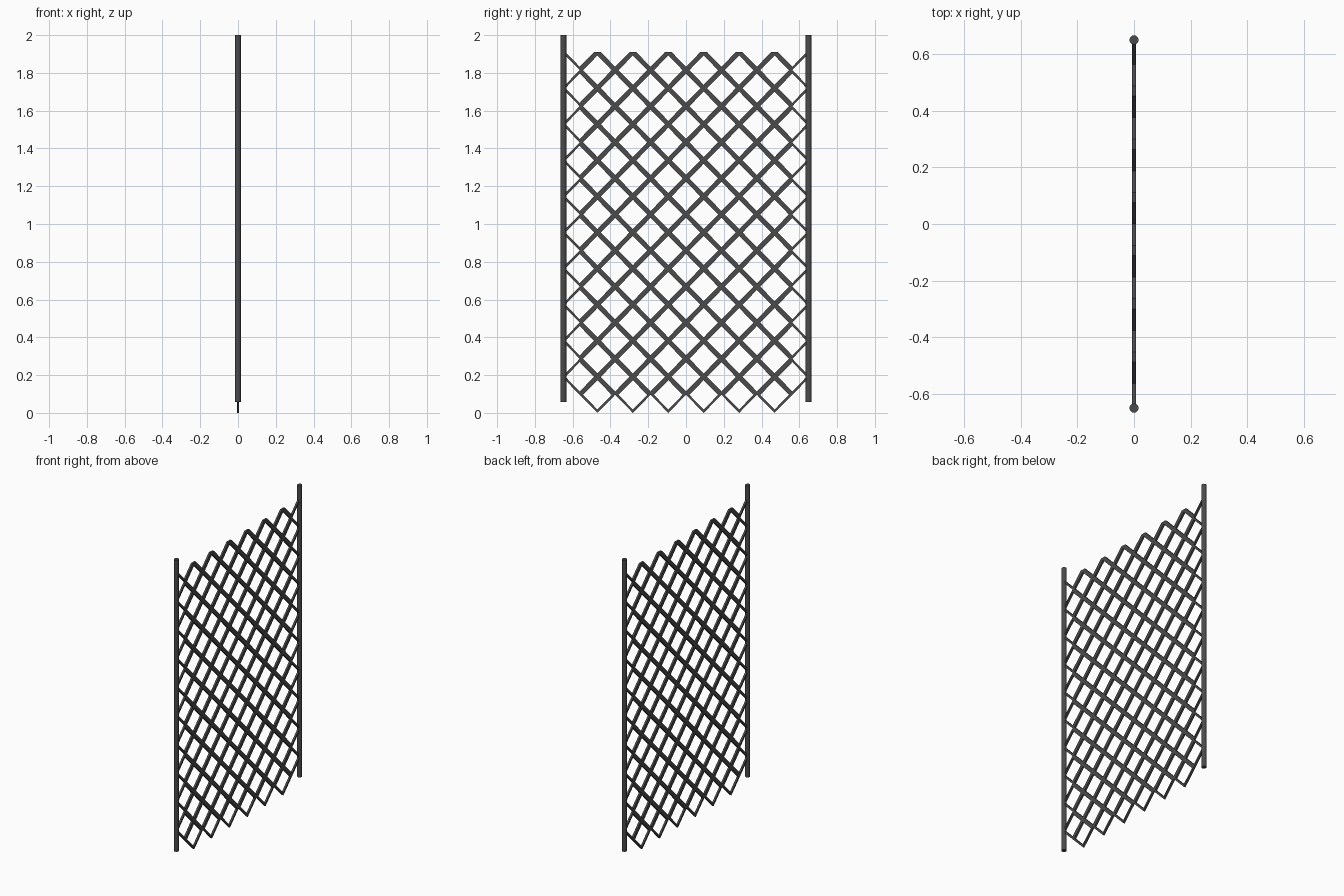
import bpy, bmesh, math

if "Cube" in bpy.data.objects:
    bpy.data.objects.remove(bpy.data.objects["Cube"])

HY, HZ = 0.0938, 0.0955      # half diagonals of one diamond cell
WALL = 0.018                 # strip width measured along the diagonals
DEPTH = 0.0125               # thickness in x
COLS, ROWS = 6, 10

metal = bpy.data.materials.new("dark_metal")
metal.diffuse_color = (0.07, 0.07, 0.07, 1)
metal.use_nodes = True
metal.node_tree.nodes["Principled BSDF"].inputs["Base Color"].default_value = metal.diffuse_color


def add_diamond(bm, cy, cz):
    """Square-section diamond ring; adjoining rings share their outer sides."""
    rings = []
    for k in (0, WALL):
        for x in (-DEPTH / 2, DEPTH / 2):
            rings.append([bm.verts.new((x, cy + a * (HY - k), cz + b * (HZ - k)))
                          for a, b in ((1, 0), (0, 1), (-1, 0), (0, -1))])
    o0, o1, i0, i1 = rings
    for n in range(4):
        m = (n + 1) % 4
        for p, q in ((o0, o1), (o1, i1), (i1, i0), (i0, o0)):
            bm.faces.new((p[n], p[m], q[m], q[n]))


# lattice panel: two interleaved grids of diamonds, trimmed flat along the top
bm = bmesh.new()
for r in range(ROWS):
    for c in range(COLS):
        add_diamond(bm, (2 * c - COLS + 1) * HY, (2 * r + 1) * HZ)
    for c in range(COLS + 1):
        add_diamond(bm, (2 * c - COLS) * HY, (2 * r + 2) * HZ)
top = 2 * ROWS * HZ
cut = bmesh.ops.bisect_plane(bm, geom=bm.verts[:] + bm.edges[:] + bm.faces[:],
                             plane_co=(0, 0, top), plane_no=(0, 0, 1), clear_outer=True)
edges = [e for e in bm.edges if e.is_boundary]
bmesh.ops.holes_fill(bm, edges=edges, sides=4)
bmesh.ops.recalc_face_normals(bm, faces=bm.faces[:])
mesh = bpy.data.meshes.new("lattice_panel")
bm.to_mesh(mesh)
bm.free()
mesh.materials.append(metal)
bpy.context.collection.objects.link(bpy.data.objects.new("lattice_panel", mesh))

# round posts on both sides
for side, name in ((-1, "left_post"), (1, "right_post")):
    bpy.ops.mesh.primitive_cylinder_add(vertices=16, radius=0.016, depth=1.943,
                                        location=(0, side * 0.649, 2 - 1.943 / 2))
    post = bpy.context.object
    post.name = name
    post.data.materials.append(metal)
    bpy.ops.object.shade_smooth_by_angle(angle=math.radians(40))
